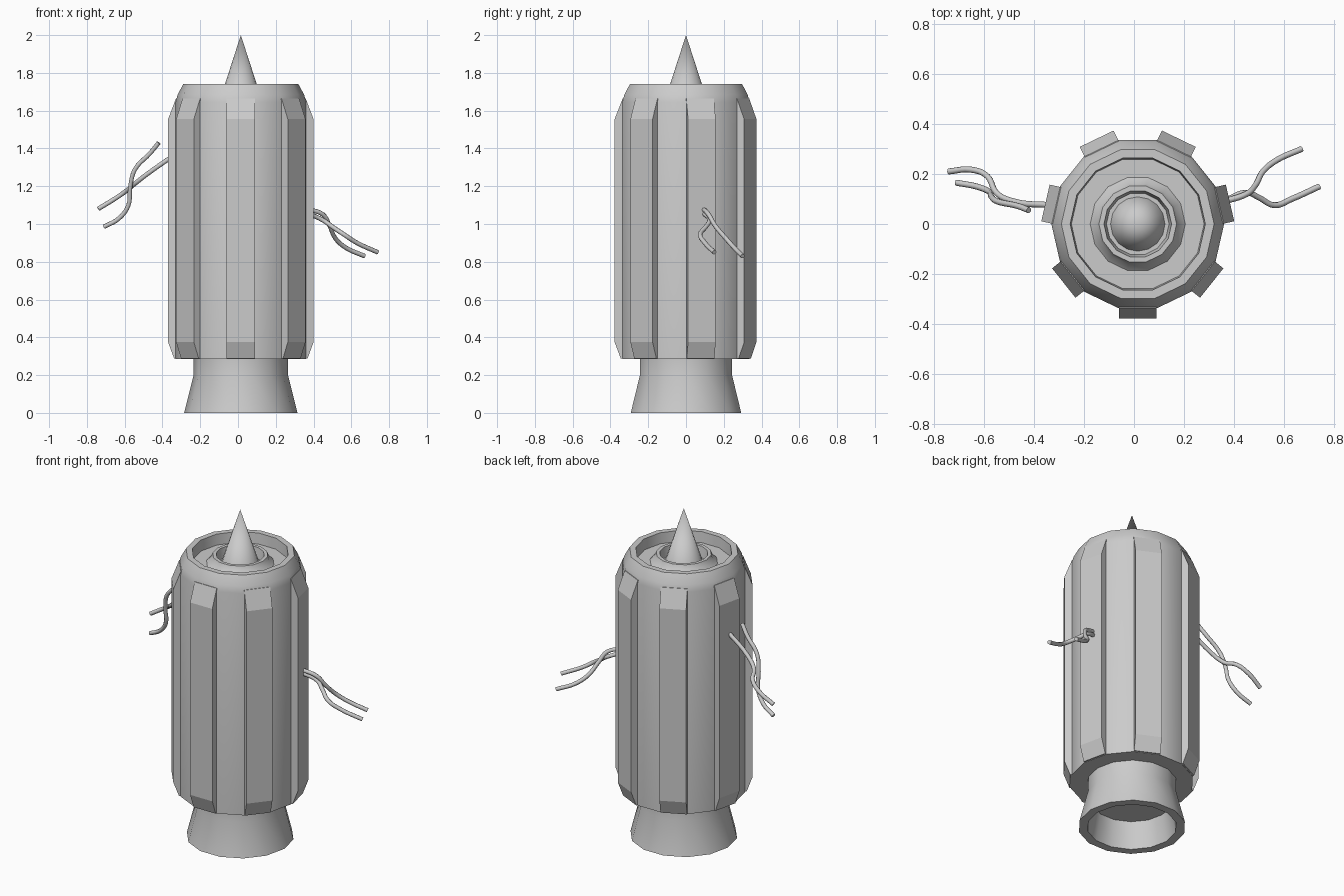
import bpy, bmesh, math
from mathutils import Matrix, Vector

if "Cube" in bpy.data.objects:
    bpy.data.objects.remove(bpy.data.objects["Cube"])

CX, CY, SIDES = 0.015, 0.0, 14
STEP = 2 * math.pi / SIDES


def finish(name, bm, angle=None):
    bmesh.ops.recalc_face_normals(bm, faces=bm.faces)
    mesh = bpy.data.meshes.new(name)
    bm.to_mesh(mesh)
    bm.free()
    ob = bpy.data.objects.new(name, mesh)
    bpy.context.collection.objects.link(ob)
    if angle:
        bpy.ops.object.select_all(action='DESELECT')
        ob.select_set(True)
        bpy.context.view_layer.objects.active = ob
        bpy.ops.object.shade_smooth_by_angle(angle=math.radians(angle))
    return ob


def lathe(name, profile, sides=SIDES):
    """Revolve (radius, z) points; radius 0 closes on the axis."""
    bm = bmesh.new()
    rings = []
    for r, z in profile:
        if r == 0:
            rings.append([bm.verts.new((CX, CY, z))] * sides)
        else:
            rings.append([bm.verts.new((CX + r * math.cos(i * 2 * math.pi / sides),
                                        CY + r * math.sin(i * 2 * math.pi / sides), z))
                          for i in range(sides)])
    for a, b in zip(rings, rings[1:]):
        for i in range(sides):
            j = (i + 1) % sides
            quad = list(dict.fromkeys((a[i], a[j], b[j], b[i])))
            bm.faces.new(quad)
    return finish(name, bm, 30)


def wire(name, points, radius=0.012):
    cu = bpy.data.curves.new(name, 'CURVE')
    cu.dimensions = '3D'
    cu.bevel_depth = radius
    cu.bevel_resolution = 2
    cu.resolution_u = 5
    cu.use_fill_caps = True
    sp = cu.splines.new('BEZIER')
    sp.bezier_points.add(len(points) - 1)
    for bp, p in zip(sp.bezier_points, points):
        bp.co = p
        bp.handle_left_type = bp.handle_right_type = 'AUTO'
    ob = bpy.data.objects.new(name, cu)
    bpy.context.collection.objects.link(ob)
    bpy.ops.object.select_all(action='DESELECT')
    ob.select_set(True)
    bpy.context.view_layer.objects.active = ob
    bpy.ops.object.convert(target='MESH')


# Main barrel with recessed top and stepped inner collar
lathe("barrel", [(0, 0.285), (0.345, 0.285), (0.345, 1.645), (0.335, 1.685),
                 (0.305, 1.74), (0.27, 1.74), (0.265, 1.675), (0.19, 1.675),
                 (0.165, 1.70), (0.155, 1.725), (0.135, 1.725), (0.125, 1.665),
                 (0, 1.665)])

# Hollow exhaust nozzle
lathe("nozzle", [(0.25, 0.285), (0.25, 0.20), (0.30, 0.0), (0.25, 0.0),
                 (0.22, 0.16), (0, 0.16)])

# Pointed nose cone
lathe("nose_cone", [(0, 1.655), (0.112, 1.655), (0, 2.0)], 16)

# Seven bevel-ended ribs around the barrel
PROFILE = [(0.30, 0.287), (0.345, 0.287), (0.378, 0.375),
           (0.378, 1.555), (0.335, 1.665), (0.30, 1.665)]
for k in range(7):
    bm = bmesh.new()
    face = bm.faces.new([bm.verts.new((r, -0.075, z)) for r, z in PROFILE])
    ext = bmesh.ops.extrude_face_region(bm, geom=[face])
    bmesh.ops.translate(bm, vec=(0, 0.15, 0),
                        verts=[v for v in ext['geom'] if isinstance(v, bmesh.types.BMVert)])
    turn = Matrix.Rotation(-math.pi / 2 + 2 * STEP * k, 4, 'Z')
    bm.transform(Matrix.Translation(Vector((CX, CY, 0))) @ turn)
    finish(f"rib_{k + 1}", bm)

# Loose wires on the right
wire("right_wire_a", [(0.36, 0.09, 1.08), (0.45, 0.12, 1.05), (0.485, 0.155, 0.99),
                      (0.515, 0.21, 0.925), (0.57, 0.255, 0.875), (0.67, 0.30, 0.83)])
wire("right_wire_b", [(0.36, 0.09, 1.06), (0.45, 0.125, 1.02), (0.50, 0.105, 0.985),
                      (0.56, 0.075, 0.945), (0.63, 0.10, 0.90), (0.74, 0.15, 0.85)])

# Loose wires on the left
wire("left_wire_a", [(-0.33, 0.075, 1.37), (-0.48, 0.09, 1.265), (-0.55, 0.125, 1.21),
                     (-0.585, 0.19, 1.18), (-0.65, 0.217, 1.135), (-0.74, 0.21, 1.08)])
wire("left_wire_b", [(-0.42, 0.055, 1.43), (-0.465, 0.072, 1.375), (-0.545, 0.09, 1.29),
                     (-0.57, 0.11, 1.20), (-0.58, 0.13, 1.10), (-0.63, 0.15, 1.03),
                     (-0.71, 0.165, 0.985)])
